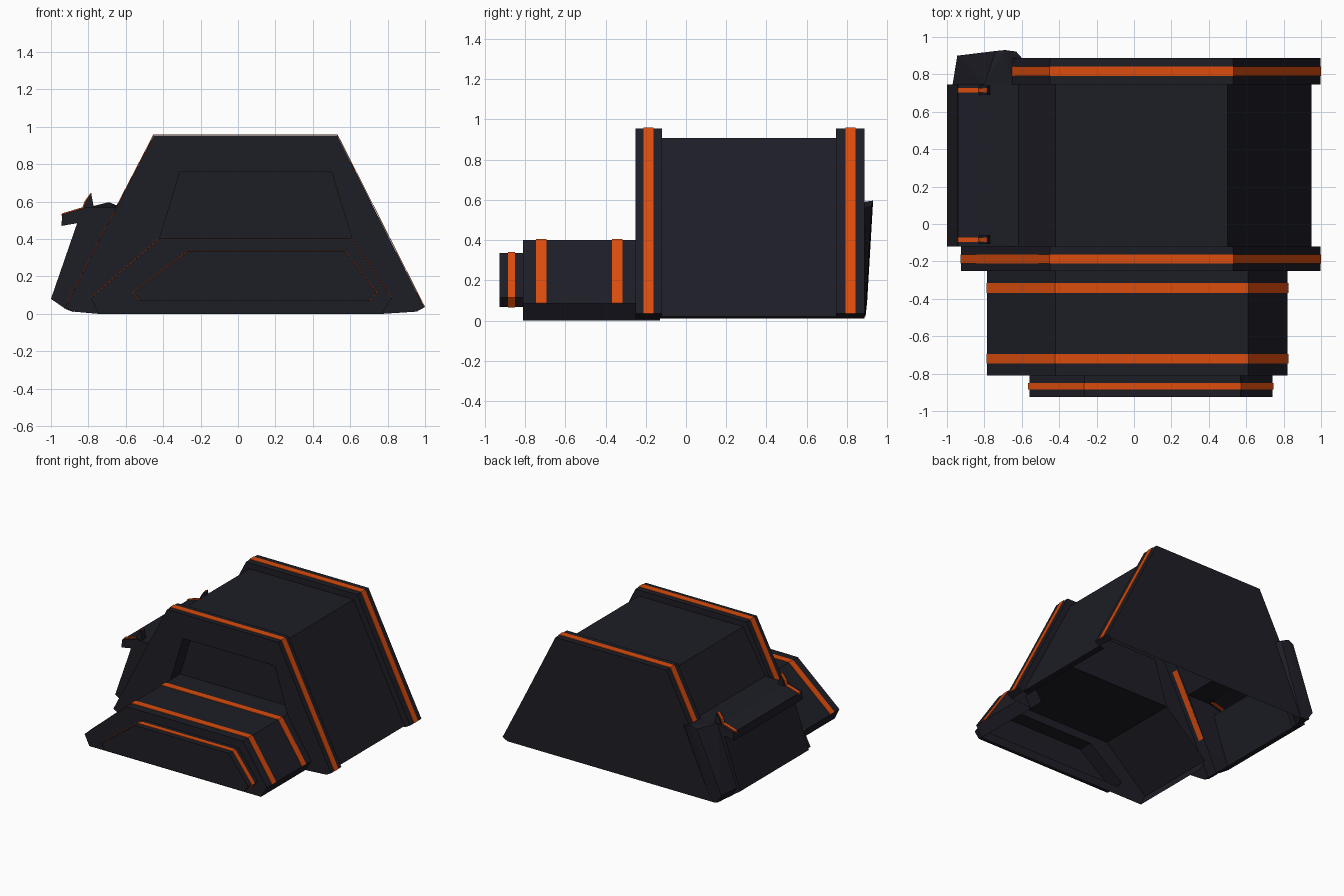
import bpy, bmesh
from mathutils import Vector

if "Cube" in bpy.data.objects:
    bpy.data.objects.remove(bpy.data.objects["Cube"])


def material(name, rgb):
    m = bpy.data.materials.new(name)
    m.diffuse_color = (*rgb, 1)
    m.use_nodes = True
    m.node_tree.nodes["Principled BSDF"].inputs["Base Color"].default_value = m.diffuse_color
    return m


DARK = material("dark_slate", (0.0125, 0.0125, 0.0195))
ORANGE = material("orange_trim", (0.70, 0.072, 0.004))


def finish(name, bm, mat):
    bmesh.ops.recalc_face_normals(bm, faces=bm.faces)
    me = bpy.data.meshes.new(name)
    bm.to_mesh(me)
    bm.free()
    me.materials.append(mat)
    ob = bpy.data.objects.new(name, me)
    bpy.context.collection.objects.link(ob)
    return ob


def loft(name, rings, closed_from=99, cap_first=False, cap_last=False,
         skip=(), mat=DARK):
    """Skin (profile, y) rings; the underside stays open before closed_from.
    skip holds (ring, edge) pairs left open for adjoining rooms."""
    bm = bmesh.new()
    vs = [[bm.verts.new((x, y, z)) for x, z in prof] for prof, y in rings]
    n = len(vs[0])
    for r in range(len(vs) - 1):
        for i in range(n if r >= closed_from else n - 1):
            if (r, i) not in skip:
                j = (i + 1) % n
                bm.faces.new((vs[r][i], vs[r][j], vs[r + 1][j], vs[r + 1][i]))
    if cap_first:
        bm.faces.new(vs[0])
    if cap_last:
        bm.faces.new(vs[-1])
    return finish(name, bm, mat)


def prism(name, profile, y0, y1, mat=DARK):
    return loft(name, [(profile, y0), (profile, y1)], 0, True, True, mat=mat)


def offset(path, e):
    """Offset an open path (left to right over the top) outward, mitred."""
    pts = [Vector(p) for p in path]
    dirs = [(b - a).normalized() for a, b in zip(pts, pts[1:])]
    out = []
    for p, a, b in zip(pts, dirs[:1] + dirs, dirs + dirs[-1:]):
        n1, n2 = Vector((-a.y, a.x)), Vector((-b.y, b.x))
        out.append(p + (n1 + n2) * e / (1 + n1.dot(n2)))
    return out


def stripe(name, path, y, width):
    """Thin band laid over the outside of a profile."""
    band = offset(path, 0.004) + offset(path, 0.0005)[::-1]
    prism(name, band, y - width / 2, y + width / 2, ORANGE)


# Profiles in (x, z), from lower left over the top to lower right
rim = [(-0.88, 0.012), (-0.925, 0.035), (-0.651, 0.568), (-0.45, 0.955),
       (0.53, 0.955), (0.81, 0.4), (0.997, 0.035), (0.955, 0.012)]
hall = [(-0.87, 0.012), (-0.92, 0.03), (-0.617, 0.568), (-0.42, 0.908),
        (0.5, 0.908), (0.757, 0.4), (0.95, 0.02), (0.91, 0.012)]
annex = [(-0.745, 0), (-0.787, 0.085), (-0.42, 0.402),
         (0.61, 0.402), (0.822, 0.085), (0.77, 0)]
porch = [(-0.525, 0.068), (-0.56, 0.115), (-0.265, 0.337),
         (0.57, 0.337), (0.74, 0.115), (0.7, 0.068)]
panel = [(-0.42, 0.402), (-0.31, 0.76), (0.5, 0.76), (0.61, 0.402)]

# Main hall shell: rear rim, hall, front rim, opening in the front wall
loft("main_hall", [(rim, 0.888), (rim, 0.745), (hall, 0.745), (hall, -0.12),
                   (rim, -0.12), (rim, -0.25),
                   (annex[:2] + panel + annex[4:], -0.25)],
     cap_first=True, skip={(2, 0), (2, 1)})

# Recessed panel above the annex
loft("front_recess", [(panel, -0.25), (panel, -0.13)], cap_last=True)

# Front annex stepping down to the porch
loft("front_annex", [(annex, -0.13), (annex, -0.81), (porch, -0.81),
                     (porch, -0.926)], closed_from=1, cap_last=True)

# Orange stripes
rim_path = [rim[1], rim[3], rim[4], rim[6]]
stripe("front_rim_stripe", rim_path, -0.187, 0.05)
stripe("rear_rim_stripe", [(-0.661, 0.548)] + rim_path[1:], 0.817, 0.05)
for i, y in enumerate((-0.72, -0.342)):
    stripe(f"annex_stripe_{i + 1}", annex[1:5], y, 0.052)
stripe("porch_stripe", porch, -0.867, 0.036)

# Side annex on the left with an overhanging ledge, open to the hall
side = [(-0.88, 0.01), (-0.92, 0.025), (-1.0, 0.08), (-0.86, 0.485),
        (-0.944, 0.47), (-0.94, 0.532), (-0.82, 0.568), (-0.617, 0.568)]
loft("side_annex", [(side, -0.12), (side, 0.746)],
     cap_first=True, cap_last=True)

# Small fins on the ledge with orange edging
for end, y in (("front", -0.083), ("rear", 0.715)):
    prism(f"{end}_ledge_fin", [(-0.83, 0.56), (-0.815, 0.6), (-0.785, 0.645),
                               (-0.77, 0.565)], y - 0.025, y + 0.025)
    prism(f"{end}_ledge_trim", [(-0.944, 0.525), (-0.942, 0.537),
                                (-0.832, 0.57), (-0.82, 0.603),
                                (-0.785, 0.65), (-0.783, 0.63),
                                (-0.81, 0.56)], y - 0.012, y + 0.012, ORANGE)

# Slanted buttress wrapping the rear left corner
bm = bmesh.new()
for p in ((-0.97, 0.745, 0.1), (-0.945, 0.9, 0.09), (-0.93, 0.745, 0.03),
          (-0.9, 0.892, 0.02), (-0.8, 0.745, 0.57), (-0.74, 0.925, 0.575),
          (-0.69, 0.93, 0.597), (-0.63, 0.922, 0.57), (-0.6, 0.888, 0.56),
          (-0.655, 0.745, 0.57), (-0.84, 0.89, 0.02)):
    bm.verts.new(p)
bmesh.ops.convex_hull(bm, input=bm.verts)
loose = [v for v in bm.verts if not v.link_faces]
bmesh.ops.delete(bm, geom=loose, context="VERTS")
finish("rear_buttress", bm, DARK)
